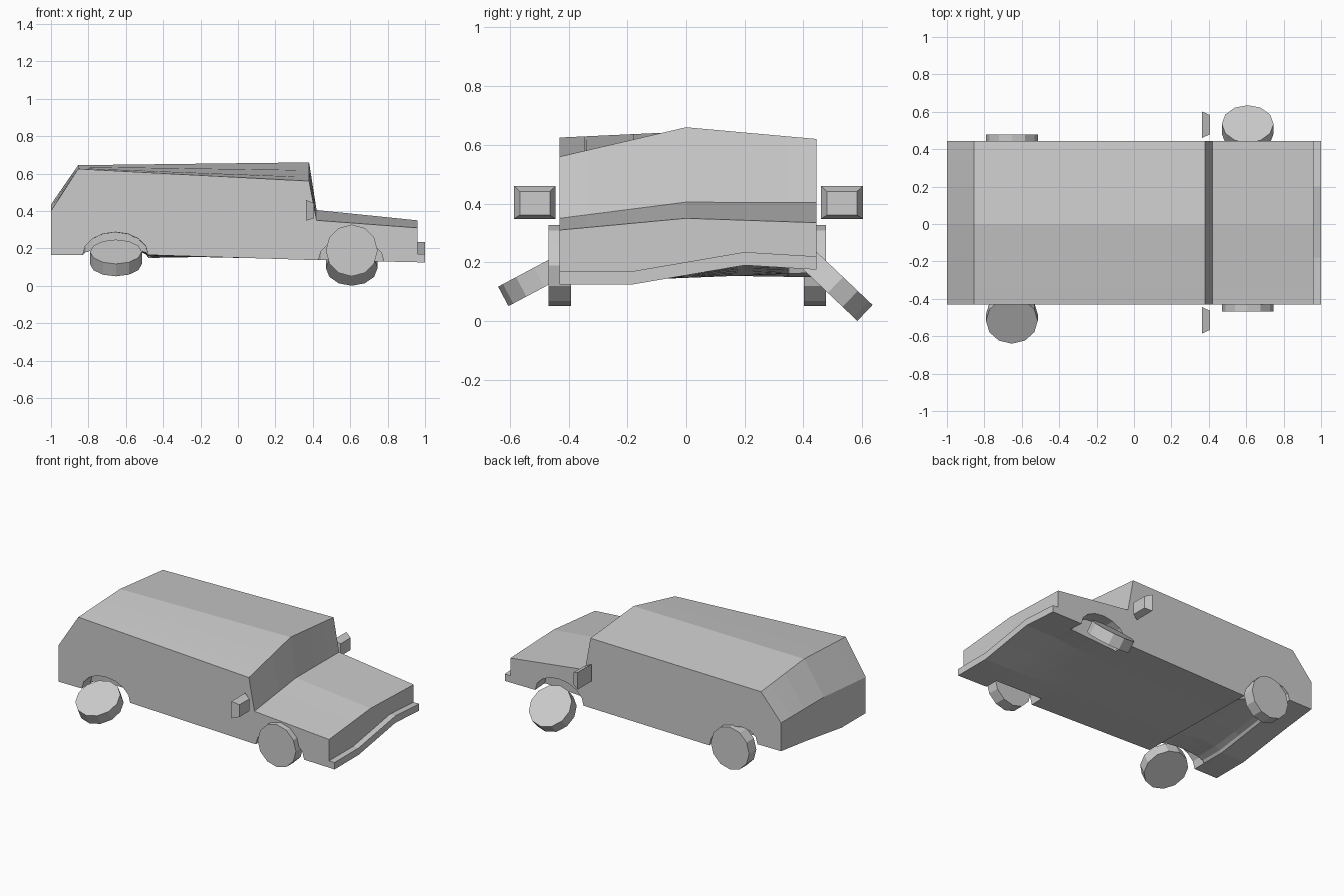
import bpy, bmesh, math

if "Cube" in bpy.data.objects:
    bpy.data.objects.remove(bpy.data.objects["Cube"])


def make_object(name, verts, faces):
    mesh = bpy.data.meshes.new(name)
    mesh.from_pydata(verts, [], faces)
    bm = bmesh.new()
    bm.from_mesh(mesh)
    bmesh.ops.recalc_face_normals(bm, faces=bm.faces)
    bm.to_mesh(mesh)
    bm.free()
    obj = bpy.data.objects.new(name, mesh)
    bpy.context.collection.objects.link(obj)
    return obj


def interp(y, ys, zs):
    for i in range(len(ys) - 1):
        if y <= ys[i + 1]:
            t = (y - ys[i]) / (ys[i + 1] - ys[i])
            return zs[i] + t * (zs[i + 1] - zs[i])
    return zs[-1]


Y0, Y1 = -0.43, 0.445
TOP_Y = (Y0, 0.0, Y1)
LOW_Y = (Y0, -0.18, 0.2, Y1)
# upper profile from nose to tail: x, then height at right edge, middle, left edge
UPPER = [(0.96, (0.31, 0.35, 0.335)), (0.42, (0.35, 0.405, 0.403)),
         (0.38, (0.56, 0.66, 0.62)), (-0.855, (0.625, 0.645, 0.60)),
         (-1.0, (0.40, 0.435, 0.435))]
# floor stations from tail to nose: x, then height across the width
LOWER = [(-1.0, (0.165, 0.165, 0.22, 0.25)), (-0.83, (0.165, 0.165, 0.22, 0.25)),
         (-0.48, (0.165, 0.16, 0.153, 0.149)), (0.43, (0.137, 0.14, 0.155, 0.165)),
         (0.78, (0.13, 0.13, 0.19, 0.175)), (1.0, (0.125, 0.125, 0.19, 0.175))]


def section(y, arch, rear_arch):
    """One lengthwise slice of the twisted body, with wheel arches below."""
    xs = [s[0] for s in LOWER]
    zs = [interp(y, LOW_Y, s[1]) for s in LOWER]
    front = zs[-1]
    pts = [(1.0, y, front), (1.0, y, front + 0.045), (0.96, y, front + 0.045)]
    pts += [(x, y, interp(y, TOP_Y, h)) for x, h in UPPER]
    pts.append((-1.0, y, zs[0]))
    for cx, k in ((-0.655, rear_arch), (0.605, arch)):
        for i in range(9):
            a = math.pi * (1 - i / 8)
            x = cx + 0.175 * math.cos(a)
            pts.append((x, y, interp(x, xs, zs) + k * 0.122 * math.sin(a)))
    return pts


# body with bumper lip and wheel arches
slices = [(Y0, 1, 1), (-0.345, 1, 1), (-0.34, 0, 0.3), (-0.18, 0, 0.3), (0, 0, 0.3),
          (0.2, 0, 0.3), (0.345, 0, 0.3), (0.35, 1, 1), (Y1, 1, 1)]
rings = [section(*s) for s in slices]
n = len(rings[0])
faces = [tuple(range(n))[::-1], tuple(range((len(rings) - 1) * n, len(rings) * n))]
for r in range(len(rings) - 1):
    for i in range(n):
        j = (i + 1) % n
        faces.append((r * n + i, r * n + j, (r + 1) * n + j, (r + 1) * n + i))
make_object("car_body", [p for ring in rings for p in ring], faces)

# wheels: two upright, two splayed outwards
for name, x, y, z, tilt in (("front_right_wheel", 0.608, -0.43, 0.189, 90),
                            ("rear_left_wheel", -0.653, 0.44, 0.189, 90),
                            ("front_left_wheel", 0.608, 0.509, 0.123, -43.5),
                            ("rear_right_wheel", -0.653, -0.50, 0.149, 28)):
    bpy.ops.mesh.primitive_cylinder_add(vertices=12, radius=0.1385, depth=0.075,
                                        location=(x, y, z),
                                        rotation=(math.radians(tilt), 0, 0))
    bpy.context.object.name = name

# side mirrors: boxes tapering towards the nose
for name, cy in (("right_mirror", -0.515), ("left_mirror", 0.531)):
    verts = []
    for x, hw, zl, zh in ((0.363, 0.071, 0.348, 0.46), (0.407, 0.051, 0.361, 0.441)):
        verts += [(x, cy - hw, zl), (x, cy + hw, zl), (x, cy + hw, zh), (x, cy - hw, zh)]
    make_object(name, verts, [(0, 3, 2, 1), (4, 5, 6, 7), (0, 1, 5, 4),
                              (1, 2, 6, 5), (2, 3, 7, 6), (3, 0, 4, 7)])
